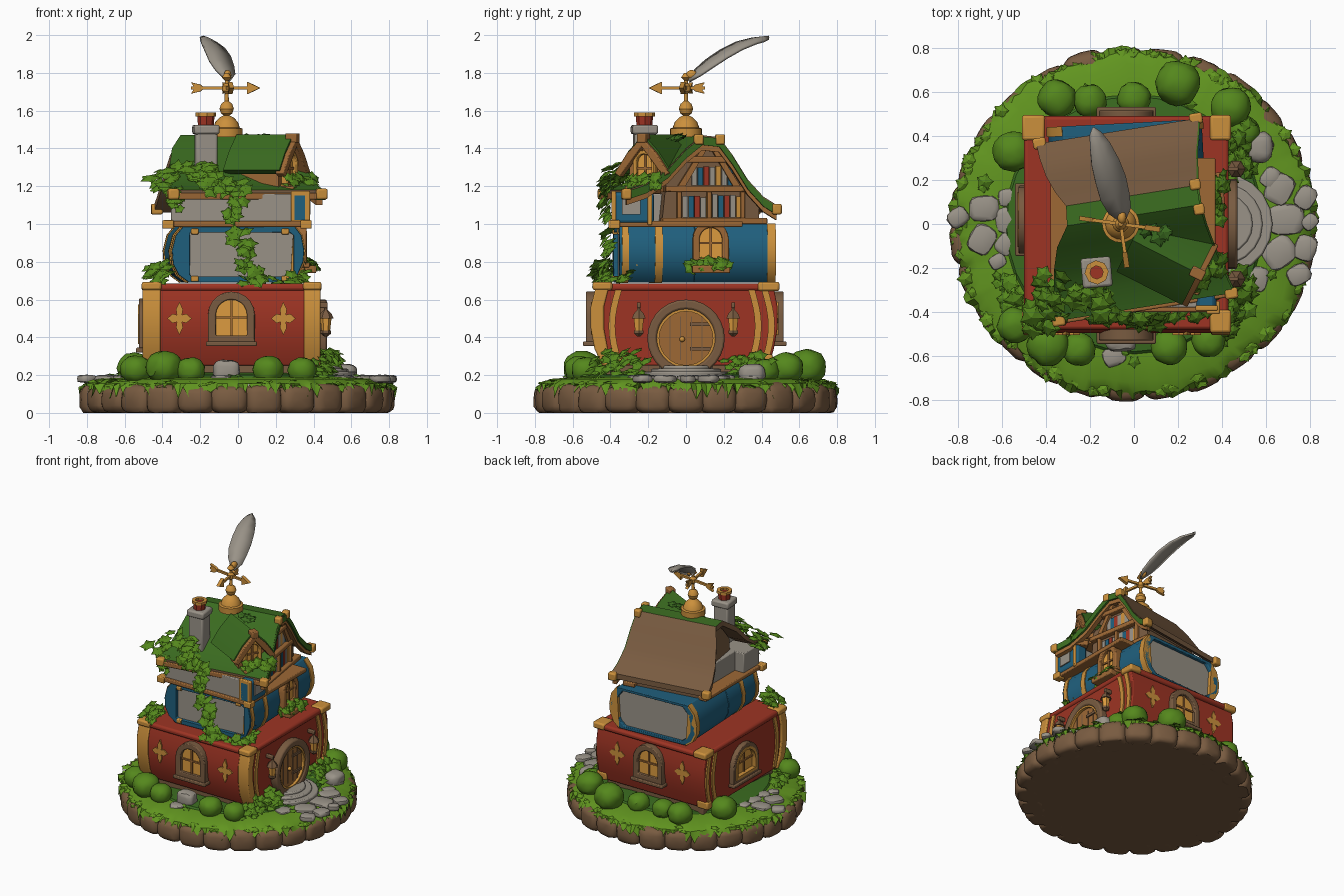
import bpy, bmesh, math, random
from mathutils import Matrix, Vector

if "Cube" in bpy.data.objects:
    bpy.data.objects.remove(bpy.data.objects["Cube"])
random.seed(4)
U = random.uniform

def mat(name, *c):
    m = bpy.data.materials.new(name); m.diffuse_color = (*c, 1); return m
RED = mat("red cover", .34, .034, .017)
BLUE = mat("blue cover", .014, .115, .205)
GOLD = mat("gold", .60, .28, .045)
WOOD = mat("wood", .34, .14, .036)
BROWN = mat("brown stone", .19, .105, .052)
GRAY = mat("gray stone", .32, .29, .245)
GRASS = mat("grass", .12, .30, .014)
MOSS = mat("moss", .042, .145, .014)
LEAF = mat("leaf", .09, .245, .012)
GLOW = mat("window glow", .72, .33, .05)
I = Matrix.Identity(4)

def mesh(name, verts, faces, mats, M=I, rule=None):
    me = bpy.data.meshes.new(name)
    me.from_pydata([M @ Vector(v) for v in verts], [], faces)
    bm = bmesh.new(); bm.from_mesh(me)
    bmesh.ops.recalc_face_normals(bm, faces=bm.faces)
    bm.to_mesh(me); bm.free()
    for m in (mats if isinstance(mats, list) else [mats]): me.materials.append(m)
    if rule:
        for p in me.polygons: p.material_index = rule(p)
    o = bpy.data.objects.new(name, me); bpy.context.collection.objects.link(o)
    return o

def bevel(o, w):
    b = o.modifiers.new("bevel", 'BEVEL'); b.width = w; b.segments = 2; return o

# Face frame: local x runs along the wall, local -y points outward
def side(deg, x=0, y=0, z=0):
    return Matrix.Translation((x, y, z)) @ Matrix.Rotation(math.radians(deg), 4, 'Z')

def prism(name, pts, d0, d1, m, M=I, bev=0):
    n = len(pts)
    v = [(x, d, z) for d in (d0, d1) for x, z in pts]
    f = [list(range(n)), list(range(n, 2*n))] + [(i, (i+1) % n, n+(i+1) % n, n+i) for i in range(n)]
    o = mesh(name, v, f, m, M)
    return bevel(o, bev) if bev else o

def ring(name, out, inn, d0, d1, m, M=I, bev=0):
    n = len(out)
    v = [(x, d, z) for d in (d0, d1) for p in (out, inn) for x, z in p]
    f = []
    for i in range(n):
        j = (i+1) % n
        f += [(i, j, n+j, n+i), (2*n+i, 2*n+j, 3*n+j, 3*n+i), (i, j, 2*n+j, 2*n+i), (n+i, n+j, 3*n+j, 3*n+i)]
    o = mesh(name, v, f, m, M)
    return bevel(o, bev) if bev else o

def box(name, x0, x1, y0, y1, z0, z1, m, M=I, bev=.006):
    return prism(name, [(x0, z0), (x1, z0), (x1, z1), (x0, z1)], y0, y1, m, M, bev)

def lathe(name, prof, m, M=I, n=20):
    v = [(r*math.cos(6.28318*k/n), r*math.sin(6.28318*k/n), z) for r, z in prof for k in range(n)]
    f = [(i*n+k, i*n+(k+1) % n, (i+1)*n+(k+1) % n, (i+1)*n+k) for i in range(len(prof)-1) for k in range(n)]
    return mesh(name, v, f + [list(range(n)), list(range(len(v)-n, len(v)))], m, M)

def rock(name, loc, size, m, power=.6, rot=0, noise=.05, floor=0, sub=3):
    bm = bmesh.new(); bmesh.ops.create_icosphere(bm, subdivisions=sub, radius=1)
    M = side(rot, *loc)
    for v in bm.verts:
        c = [math.copysign(abs(a)**power, a)*s*(1+U(-noise, noise)) for a, s in zip(v.co, size)]
        v.co = M @ Vector(c); v.co.z = max(v.co.z, floor)
    vs = [v.co[:] for v in bm.verts]; fs = [[v.index for v in f.verts] for f in bm.faces]; bm.free()
    return mesh(name, vs, fs, m)

def arch(w, h, b=0, n=10):
    r = w/2
    return [(-r, b), (r, b)] + [(r*math.cos(math.pi*k/n), h-r+r*math.sin(math.pi*k/n)) for k in range(n+1)]

def disc(r, z, n=28):
    return [(r*math.cos(6.28318*k/n), z+r*math.sin(6.28318*k/n)) for k in range(n)]

def scaled(pts, s):
    cx = (min(p[0] for p in pts)+max(p[0] for p in pts))/2; cz = (min(p[1] for p in pts)+max(p[1] for p in pts))/2
    return [(cx+(x-cx)*s, cz+(z-cz)*s) for x, z in pts]

def window(name, M, w, h, frame=BROWN, t=.035):
    ring(name+"_frame", arch(w+2*t, h+t, -t), arch(w, h), -.035, .04, frame, M, .006)
    prism(name+"_pane", arch(w, h), -.008, .03, GLOW, M)
    box(name+"_mullion", -.006, .006, -.018, 0, 0, h, WOOD, M, 0)
    box(name+"_crossbar", -w/2, w/2, -.018, 0, h*.5-.006, h*.5+.006, WOOD, M, 0)
    box(name+"_sill", -w/2-t-.01, w/2+t+.01, -.05, .03, -t-.015, -t+.01, frame, M)

def fleur(name, M, s):
    p = []
    for k in range(4):
        for da, r in ((-27, .62), (0, 1), (27, .62), (45, .3)):
            a = math.radians(90*k+da); p.append((s*r*math.cos(a), s*1.35*r*math.sin(a)))
    prism(name, p, -.009, .02, GOLD, M)

# Lobed leaves scattered round points along a path
def leaves(name, path, count, spread, size, out, m=LEAF):
    v, f = [], []
    for _ in range(count):
        t = U(0, len(path)-1.001); i = int(t)
        c = Vector(path[i]).lerp(Vector(path[i+1]), t-i) + Vector((U(-1, 1)*spread[0], U(-1, 1)*spread[1], U(-1, 1)*spread[2]))
        n = (Vector(out) + Vector((U(-.5, .5), U(-.5, .5), U(-.1, .8)))).normalized()
        q = n.to_track_quat('Z', 'Y') @ Matrix.Rotation(U(0, 6.28), 3, 'Z').to_quaternion()
        b = len(v); s = size*U(.75, 1.25); v.append(c + n*s*.3)
        for k in range(10):
            r = s*(1 if k % 2 == 0 else .65)
            v.append(c + q @ Vector((r*math.cos(.62832*k), r*math.sin(.62832*k), 0)))
        f += [(b, b+1+k, b+1+(k+1) % 10) for k in range(10)]
    mesh(name, v, f, m)

# Base: rocky rim, soil, ragged grass
lathe("soil", [(.76, 0), (.77, .13)], BROWN, Matrix.Diagonal((1, .96, 1, 1)), 40)
for k in range(27):
    a = 6.28318*k/27; r = U(.995, 1.02)
    rock("rim_rock", (.735*r*math.cos(a), .705*r*math.sin(a), .07), (.095, .10, .085*U(.85, 1.1)), BROWN, .6, math.degrees(a), .03)
N = 180; gv = [(0, 0, .19)]; gf = []
for r, z in ((.6, .19), (.75, .18), (.80, .155), (.825, .11)):
    for k in range(N):
        a = 6.28318*k/N; w = 1+.012*math.sin(9*a)+.01*math.sin(23*a+1); rr = r*w; zz = z
        if r > .78: rr += U(-.012, .012)
        if r > .81: zz += (.03 if k % 2 else -.02)+U(-.02, .02)
        gv.append((rr*math.cos(a), rr*.96*math.sin(a), zz))
for k in range(N):
    j = (k+1) % N; gf.append((0, 1+k, 1+j))
    gf += [(1+i*N+k, 1+i*N+j, 1+(i+1)*N+j, 1+(i+1)*N+k) for i in range(3)]
mesh("grass", gv, gf, GRASS)
circ = [(.79*math.cos(.1571*k), .76*math.sin(.1571*k), .15) for k in range(41)]
leaves("rim_leaves", circ, 140, (.02, .02, .02), .035, (0, 0, 1.6), GRASS)
lathe("mossy_ground", [(.6, .18), (.58, .2), (.45, .215)], MOSS, I, 32)
leaves("grass_tufts", [(.66*math.cos(.3142*k), .63*math.sin(.3142*k), .195) for k in range(21)], 18, (.06, .06, .003), .035, (0, 0, 2), LEAF)

# Bushes
for x, y, r in ((.2, .64, .1), (.44, .53, .09), (-.35, .57, .085), (-.55, .33, .09), (-.2, .56, .075), (0, .57, .075), (-.54, -.46, .08), (-.39, -.55, .095),
                (-.25, -.57, .075), (.16, -.56, .08), (.34, -.53, .075), (.5, .42, .07)):
    rock("bush", (x, y, .17+r*.75), (r, r, r*.9), LEAF, .9, U(0, 90), .05)

# Stones of the paths and door steps
for x, y, s in ((.69, .02, .085), (.66, .16, .075), (.66, -.13, .08), (.78, -.11, .06), (.78, .12, .055), (.56, -.25, .06), (.58, .34, .06), (.75, -.23, .055), (.8, .01, .04),
                (-.56, .02, .075), (-.68, .07, .07), (-.69, -.07, .07), (-.8, .03, .05), (-.58, -.09, .055), (-.57, .12, .05), (-.09, -.6, .055), (-.62, -.17, .04), (.62, .21, .05)):
    rock("path_stone", (x, y, .18), (s, s*.85, .022), GRAY, .6, U(0, 90), .03, 0, 2)
rock("boulder", (.57, .35, .21), (.06, .07, .05), GRAY, .7)
rock("front_boulder", (-.06, -.53, .22), (.07, .05, .06), GRAY, .6)
for i, r in enumerate((.23, .185, .14)):
    bevel(lathe("door_step", [(r, .16), (r, .218+.016*i)], GRAY, side(0, .4, 0)), .008)

# Red book: barrel section along x
half = [(.44, .25), (.465, .34), (.485, .45), (.485, .56), (.465, .66)]
bulge = [(-.435, .25), (-.475, .34), (-.495, .45), (-.495, .56), (-.47, .66)]
E = side(90)
prism("red_book", half + bulge[::-1], -.42, .49, RED, E, .008)
box("red_top_cover", -.5, .43, -.48, .49, .645, .685, RED, I, .015)
box("foundation", -.44, .37, -.42, .42, .16, .27, BROWN)
front = [(y*1.02, z) for y, z in bulge] + [(y+.06, z) for y, z in bulge[::-1]]
for x0, x1 in ((-.505, -.41), (.35, .437)):
    prism("red_spine_band", front, -x1, -x0, GOLD, E, .008)
    box("red_top_corner", x0-.005, x1+.005, -.495, -.39, .65, .694, GOLD, I, .012)
    box("red_back_corner", x0-.005, x1+.005, .38, .495, .645, .694, GOLD, I, .012)
    box("red_low_corner", x0, x1, .4, .46, .25, .31, GOLD, I, .012)
for y, s in ((-.375, -1), (.33, 1), (.40, 1)):
    a = [(y+s*.035*math.sin(math.pi*k/8), .27+.38*k/8) for k in range(9)]
    p = a + [(u+.035, z) for u, z in reversed(a)]
    prism("door_wall_stripe", p, -.43, -.41, GOLD, E)
    prism("rear_wall_stripe", p, .48, .5, GOLD, E)
for ang, y in ((0, -.495), (180, .482)):
    window("red_window", side(ang, -.035, y, .41), .165, .19, BROWN, .042)
    fleur("red_fleur", side(ang, -.31, y, .5), .065); fleur("red_fleur", side(ang, .24, y, .5), .065)
window("rear_window", side(-90, -.49, .02, .37), .24, .2, BROWN, .035)
ring("rear_window_trim", arch(.25, .205, -.005), arch(.21, .185, .015), -.04, .01, GOLD, side(-90, -.49, .02, .37))

# Round door, lanterns
D = side(90, .42, 0)
ring("door_frame", disc(.205, .395), disc(.155, .395), -.05, .02, BROWN, D, .01)
ring("door_inner_rim", disc(.16, .395), disc(.142, .395), -.04, .02, GOLD, D)
prism("door", disc(.15, .395), -.02, .02, WOOD, D)
for u in (-.085, -.03, .03, .085):
    box("door_groove", u-.003, u+.003, -.024, 0, .28, .51, BROWN, D, 0)
for z in (.33, .46): box("door_hinge", .02, .13, -.03, 0, z, z+.018, BROWN, D, 0)
rock("door_knob", (.45, -.02, .39), (.015, .015, .015), GOLD, 1, 0, 0, 0, 2)
for y in (-.25, .25):
    L = side(0, .465, y)
    lathe("lantern_glass", [(.022, .43), (.03, .5)], GLOW, L, 6)
    lathe("lantern_cap", [(.042, .5), (.03, .525), (.01, .545), (.008, .56)], BROWN, L, 6)
    lathe("lantern_foot", [(.01, .405), (.028, .42), (.028, .435)], BROWN, L, 6)
    box("lantern_arm", .405, .475, y-.01, y+.01, .555, .585, BROWN)

# Blue book: both long sides bulge, pages at the ends
B = side(3, 0, .03)
blue = [(-.28, .69), (.25, .69), (.295, .73), (.325, .8), (.33, .86), (.315, .94), (.27, 1.0), (-.3, 1.0), (-.35, .94), (-.37, .86), (-.365, .79), (-.335, .73)]
cx = [(max(-.275, min(.275, x*.94)), max(.722, min(.955, z))) for x, z in blue]
oval = scaled(blue, .86)
ring("blue_cover_front", blue, cx, -.40, 0, BLUE, B, .006)
ring("blue_cover_back", blue, oval, 0, .43, BLUE, B, .006)
prism("blue_pages_front", scaled(cx, 1.01), -.375, 0, GRAY, B)
prism("blue_pages_back", scaled(oval, 1.01), .01, .405, GRAY, B)
spine = scaled(blue, 1.02)
for d0, d1 in ((-.385, -.35), (-.21, -.17), (.385, .43)):
    prism("blue_gold_band", spine[1:7], d0, d1, GOLD, B)
    prism("blue_gold_band_rear", [spine[0]]+spine[7:], d0, d1, GOLD, B)
for u in (-.25, .23):
    for z in (.71, .96): box("blue_corner", u-.02, u+.02, -.408, -.38, z-.015, z+.015, GOLD, B)
fleur("blue_fleur", side(93, .325, -.26, .85), .055)
window("blue_window", side(93, .325, .13, .82), .12, .16, WOOD, .035)
box("flower_box", -.1, .1, -.09, 0, .74, .78, WOOD, side(93, .32, .13))

# Third book under the roof
box("roof_book_cover", -.38, .37, -.4, .3, .985, 1.015, WOOD)
box("roof_book_pages", -.28, .18, -.38, .22, 1.01, 1.16, GRAY)
box("roof_book_front_pages", -.355, .3, -.38, -.19, 1.01, 1.16, GRAY)
box("roof_book_spine", .28, .375, -.395, -.17, 1.0, 1.17, BLUE, I, .02)
box("spine_label", .37, .383, -.34, -.24, 1.05, 1.13, GRAY, I, 0)
for y in (-.395, -.205): box("spine_gold", .28, .382, y, y+.025, .995, 1.175, GOLD)
for x in (-.37, .36): box("roof_book_corner", x-.03, x+.03, -.41, -.35, .975, 1.02, GOLD)

# Roof: open book, mossy front cover, bare back cover
R = side(9, 0, .05)
prof = [(-.43, 1.165, -.43, .38), (-.32, 1.20, -.42, .35), (-.2, 1.28, -.40, .32), (-.1, 1.385, -.37, .30), (-.01, 1.455, -.31, .29),
        (.08, 1.445, -.30, .29), (.15, 1.35, -.34, .30), (.23, 1.22, -.37, .31), (.31, 1.13, -.385, .33), (.38, 1.085, -.39, .345)]
def sheet(name, mats, lo, hi, dz, th, rule=None):
    v = [(u, y, z+dz-t) for t in (0, th) for y, z, a, b in prof for u in (lo(a, b), hi(a, b))]
    n = len(prof); f = [(0, 1, 2*n+1, 2*n), (2*n-2, 2*n-1, 4*n-1, 4*n-2)]
    for i in range(n-1):
        a, c = 2*i, 2*n+2*i
        f += [(a, a+1, a+3, a+2), (c, c+1, c+3, c+2), (a, a+2, c+2, c), (a+1, a+3, c+3, c+1)]
    return mesh(name, v, f, mats, R, rule)
sheet("roof", [BROWN, MOSS], lambda a, b: a, lambda a, b: b+.012, .015, .04, lambda p: int(p.normal.z > .1 and p.center.y < .1))
sheet("gable_verge", MOSS, lambda a, b: b-.03, lambda a, b: b+.02, .008, .045)
sheet("gable_bargeboard", WOOD, lambda a, b: b-.03, lambda a, b: b+.005, -.035, .03)
for y, z, a, b in (prof[0], prof[-1]):
    for u in (a+.015, b): box("roof_gold_corner", u-.03, u+.03, y-.025, y+.025, z-.035, z+.022, GOLD, R, .01)
for y in (-.03, .085): box("ridge_gold", .27, .32, y-.025, y+.025, 1.42, 1.475, GOLD, R, .01)
box("front_eave", -.43, .38, -.445, -.42, 1.13, 1.165, WOOD, R)
G = R @ side(90)
prism("gable_wall", [(-.22, 1.0), (.3, 1.0)] + [(y*.97, z-.03) for y, z, a, b in reversed(prof[2:9])], -.25, .27, BROWN, G)
# Gable bookshelf and timbers
for z0, u0, n, h in ((1.035, -.11, 10, .125), (1.205, -.06, 7, .115)):
    for k in range(n):
        u = u0+.032*k
        box("shelf_book", u, u+.028, -.262, -.23, z0, z0+h*U(.8, 1), (GRAY, RED, GOLD, BLUE, GRAY)[(k*3) % 5], G, 0)
for z, a, b in ((1.0, -.22, .34), (1.17, -.2, .23), (1.325, -.11, .12)): box("gable_beam", a, b, -.29, -.2, z, z+.032, WOOD, G)
for u in (-.13, .03, .21): box("gable_post", u-.01, u+.012, -.28, -.2, 1.0, 1.18, WOOD, G)
for s in (-1, 1):
    prism("gable_brace", [(.03+s*.01, 1.4), (.03+s*.04, 1.4), (.03+s*.18, 1.18), (.03+s*.14, 1.18)], -.28, -.2, WOOD, G)

# Dormer
DM = side(63, .26, -.21)
prism("dormer_wall", [(-.1, 1.17), (.1, 1.17), (.1, 1.33), (0, 1.43), (-.1, 1.33)], -.0, .28, WOOD, DM)
chev = [(-.16, 1.27), (-.09, 1.37), (0, 1.46), (.09, 1.37), (.16, 1.27), (.13, 1.25), (.065, 1.33), (0, 1.41), (-.065, 1.33), (-.13, 1.25)]
prism("dormer_roof", [(x, z+.015) for x, z in chev], -.035, .3, MOSS, DM)
prism("dormer_trim", chev, -.06, -.01, WOOD, DM, .005)
box("dormer_tip", -.025, .025, -.065, .0, 1.43, 1.48, WOOD, DM)
window("dormer_window", DM @ side(0, 0, 0, 1.22), .09, .15, GOLD, .02)
box("dormer_planter", -.09, .09, -.08, 0, 1.16, 1.2, WOOD, DM)

# Chimney
C = side(5, -.17, -.22)
box("chimney", -.057, .057, -.057, .057, 1.2, 1.49, GRAY, C, .012)
box("chimney_cap", -.068, .068, -.068, .068, 1.475, 1.525, GRAY, C, .012)
lathe("chimney_pot", [(.042, 1.52), (.046, 1.575)], RED, C, 8)
ring("pot_rim", disc(.055, 0, 8), disc(.03, 0, 8), 1.57, 1.59, GOLD, C @ Matrix(((1, 0, 0, 0), (0, 0, 1, 0), (0, 1, 0, 0), (0, 0, 0, 1))))

# Weather vane and quill
V = side(0, -.06, 0)
lathe("vane_dome", [(.085, 1.46), (.085, 1.505), (.07, 1.51), (.06, 1.54), (.035, 1.565), (.015, 1.575), (.03, 1.585), (.038, 1.61), (.03, 1.635), (.012, 1.65),
                    (.01, 1.69), (.024, 1.705), (.024, 1.73), (.01, 1.745), (.01, 1.76), (.026, 1.775), (.01, 1.80)], GOLD, V)
for ang, l0, l1 in ((-8, -.19, .18), (-82, -.1, .2)):
    A = side(ang, -.06, 0, 1.72)
    box("vane_arm", l0, l1-.04, -.008, .008, -.008, .008, GOLD, A, 0)
    prism("vane_head", [(l1-.07, -.033), (l1, 0), (l1-.07, .033)], -.012, .012, GOLD, A)
    prism("vane_tail", [(l0, -.03), (l0+.05, -.018), (l0+.07, 0), (l0+.05, .018), (l0, .03), (l0+.02, 0)], -.01, .01, GOLD, A)
quill = [(-.05, .01, 1.77, .012), (-.065, .06, 1.815, .055), (-.085, .12, 1.862, .07), (-.105, .2, 1.915, .073), (-.13, .28, 1.957, .066), (-.155, .36, 1.983, .048), (-.175, .41, 1.99, .03), (-.185, .44, 1.993, .004)]
W = Vector((.93, .25, -.25))
qv = [Vector((x, y, z+e)) + W*w*s for x, y, z, w in quill for s, e in ((-1, -.008), (0, .004), (1, -.008))]
o = mesh("quill_feather", qv, [(3*i+k, 3*i+k+1, 3*i+k+4, 3*i+k+3) for i in range(7) for k in (0, 1)], GRAY)
o.modifiers.new("thick", 'SOLIDIFY').thickness = .014
rock("quill_nib", (-.055, .03, 1.79), (.02, .03, .025), GOLD, 1, 0, 0)

# Ivy
F = (0, -1, .5)
leaves("ivy_roof", [(-.42, -.36, 1.2), (-.35, -.28, 1.27), (-.22, -.3, 1.29), (-.12, -.42, 1.22)], 50, (.05, .07, .04), .05, (-.2, -.6, .8))
leaves("ivy_eave", [(-.15, -.43, 1.2), (.03, -.41, 1.2)], 12, (.04, .03, .03), .045, F)
leaves("ivy_front", [(.0, -.43, 1.2), (-.03, -.43, 1.05), (.02, -.41, .9), (.05, -.42, .78), (.12, -.45, .7)], 38, (.04, .02, .03), .045, F)
leaves("ivy_left", [(-.3, -.42, 1.25), (-.33, -.42, 1.1)], 12, (.03, .02, .03), .042, F)
leaves("ivy_corner", [(-.45, -.42, .73), (-.36, -.42, .76)], 26, (.04, .06, .04), .048, (-.3, -.4, .8))
leaves("ivy_red_top", [(.03, -.44, .7), (.3, -.42, .71), (.36, -.3, .73)], 20, (.03, .03, .025), .04, (.2, -.5, .8))
leaves("ivy_flower_box", [(.37, .03, .79), (.38, .22, .79)], 28, (.035, .02, .025), .036, (.8, 0, .6))
leaves("ivy_dormer", [(.27, -.31, 1.22), (.38, -.16, 1.22)], 24, (.04, .03, .03), .038, (.7, -.4, .6))
leaves("ivy_ridge", [(.0, -.05, 1.46), (.15, -.02, 1.46)], 6, (.03, .03, .01), .04, (0, -.3, 1), MOSS)
leaves("ground_ivy", [(.4, -.5, .24), (.47, -.36, .28), (.5, -.25, .24)], 46, (.05, .05, .06), .045, (.5, -.4, .7))
leaves("ground_ivy_right", [(.48, .24, .24), (.47, .42, .27)], 32, (.05, .04, .05), .042, (.7, 0, .7))
leaves("ground_ivy_left", [(-.56, -.45, .22), (-.58, -.2, .2)], 14, (.05, .05, .03), .042, (-.5, 0, .8))

# Smooth shading with crisp edges
bpy.ops.object.select_all(action='SELECT')
bpy.context.view_layer.objects.active = bpy.data.objects["grass"]
bpy.ops.object.shade_smooth_by_angle(angle=math.radians(35))

for m in bpy.data.materials:
    if m.users and not m.is_grease_pencil:
        m.use_nodes = True
        m.node_tree.nodes["Principled BSDF"].inputs["Base Color"].default_value = m.diffuse_color
